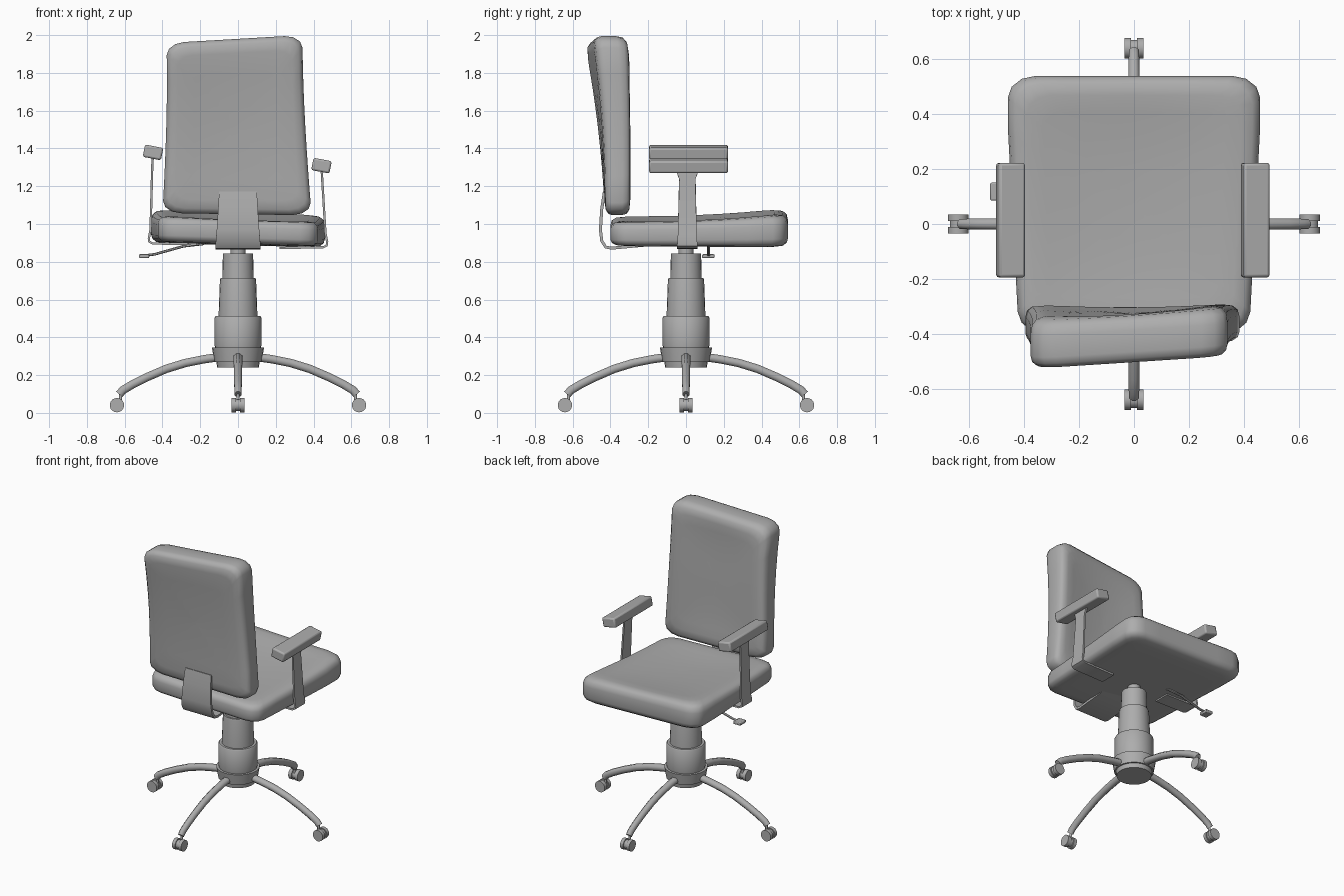
import bpy, bmesh, math
from mathutils import Vector, Matrix

if "Cube" in bpy.data.objects:
    bpy.data.objects.remove(bpy.data.objects["Cube"])

GREY = bpy.data.materials.new("dark_grey")
GREY.diffuse_color = (.42, .42, .42, 1)
GREY.use_nodes = True
GREY.node_tree.nodes["Principled BSDF"].inputs["Base Color"].default_value = GREY.diffuse_color


def finish(name, bm, angle=40, bevel=0):
    bmesh.ops.recalc_face_normals(bm, faces=bm.faces[:])
    me = bpy.data.meshes.new(name)
    bm.to_mesh(me)
    bm.free()
    me.materials.append(GREY)
    ob = bpy.data.objects.new(name, me)
    bpy.context.collection.objects.link(ob)
    if bevel:
        m = ob.modifiers.new("bevel", 'BEVEL')
        m.width, m.segments = bevel, 2
    bpy.ops.object.select_all(action='DESELECT')
    ob.select_set(True)
    bpy.context.view_layer.objects.active = ob
    bpy.ops.object.shade_smooth_by_angle(angle=math.radians(angle))
    return ob


def skin(bm, rings):
    loops = [[bm.verts.new(p) for p in r] for r in rings]
    n = len(loops[0])
    for a, b in zip(loops, loops[1:]):
        for i in range(n):
            bm.faces.new((a[i], a[(i + 1) % n], b[(i + 1) % n], b[i]))
    bm.faces.new(loops[0])
    bm.faces.new(loops[-1])


def bar(name, pts, widths, thick, side, sides=4, angle=40):
    """Sweep a flat or rounded section along a path; side is the width direction."""
    pts, side = [Vector(p) for p in pts], Vector(side).normalized()
    k = 1 / math.cos(math.pi / sides)
    angs = [2 * math.pi * (j + .5) / sides for j in range(sides)]
    rings = []
    for i, p in enumerate(pts):
        t = (pts[min(i + 1, len(pts) - 1)] - pts[max(i - 1, 0)]).normalized()
        n = t.cross(side).normalized()
        w = widths[i] / 2
        rings.append([p + side * (w * k * math.cos(a)) + n * (thick / 2 * k * math.sin(a))
                      for a in angs])
    bm = bmesh.new()
    skin(bm, rings)
    return finish(name, bm, angle)


def lathe(name, prof, n=24):
    bm = bmesh.new()
    skin(bm, [[(r * math.cos(2 * math.pi * i / n), r * math.sin(2 * math.pi * i / n), z)
               for i in range(n)] for r, z in prof])
    return finish(name, bm)


def box(name, size, mat, bevel):
    bm = bmesh.new()
    bmesh.ops.create_cube(bm, size=1)
    bmesh.ops.scale(bm, vec=size, verts=bm.verts)
    bm.transform(mat)
    return finish(name, bm, bevel=bevel)


def cushion(name, shape, cu, cv):
    """Padded slab: rounded outline in u,v, thickness in w, placed by shape(u,v,w)."""
    q = [(1, (1 - cv) * f) for f in (0, .33, .66)]
    q += [(1 - cu + cu * math.cos(a), 1 - cv + cv * math.sin(a))
          for a in [math.pi / 6 * i for i in range(4)]]
    q += [((1 - cu) * f, 1) for f in (.66, .33, 0)]
    half = q[:-1] + [(-x, y) for x, y in reversed(q)][:-1]
    outline = half + [(-x, -y) for x, y in half]
    prof = [(.02, -1), (.3, -1), (.6, -1), (.84, -1), (.94, -.93), (.985, -.75), (1, -.5), (1, .3),
            (.985, .65), (.94, .87), (.85, .98), (.72, 1), (.48, 1), (.24, 1), (.02, 1)]
    bm = bmesh.new()
    skin(bm, [[shape(u * s, v * s, w) for u, v in outline] for s, w in prof])
    return finish(name, bm, 75)


def seat_shape(u, v, w):
    t = (v + 1) / 2
    x = u * (.42 + .04 * min(1, t * 1.25))
    low = .893 - .012 * u - .006 * t
    dish = .024 * (1 - u * u) * (1 - abs(v) ** 3)
    high = 1.032 + .042 * t * t - .016 * u - dish
    return (x, .07 + .47 * v, low + (high - low) * (w + 1) / 2)


def back_shape(u, v, w):
    t = (v + 1) / 2
    half = .357 + .038 * (1 - t) ** 1.8 + .006 * max(0, t - .6)
    x = -.005 - .014 * t + u * half
    z = 1.052 + .927 * t + u * (.027 * t - .006)
    rear = -.43 - .018 * t - .068 * t * t
    front = -.288 - .03 * t * t - .03 * (1 - u * u) * (1 - v ** 4)
    return (x, rear + (front - rear) * (w + 1) / 2 + .024 * u * t, z)


# Upholstery
cushion("seat", seat_shape, .22, .17)
cushion("backrest", back_shape, .26, .14)

# Bent support joining seat and backrest
bar("back_bracket", [(0, -.432, 1.17), (0, -.446, 1.08), (0, -.453, .97), (0, -.446, .91),
                     (0, -.425, .878), (0, -.395, .872), (0, -.22, .888), (0, -.14, .9)],
    [.20, .21, .225, .235, .24, .24, .24, .24], .016, (1, 0, 0))

# Telescopic column and hub
lathe("hub", [(.11, .24), (.115, .27), (.125, .27), (.138, .345), (.115, .345)])
lathe("column_lower", [(.121, .34), (.124, .36), (.124, .505), (.118, .513)])
lathe("column_middle", [(.103, .51), (.096, .70), (.093, .713)])
lathe("column_upper", [(.083, .71), (.08, .845)])
lathe("column_rod", [(.04, .84), (.04, .90)])

# Four curved legs with twin-wheel casters
for k in range(4):
    rot = Matrix.Rotation(k * math.pi / 2, 4, 'Z')
    path = [(.09, .297), (.18, .284), (.28, .264), (.38, .233), (.48, .19), (.56, .15),
            (.61, .12), (.628, .098)]
    leg = bar(f"leg_{k+1}", [(x, 0, z) for x, z in path],
              [.05, .048, .046, .044, .042, .04, .038, .036], .044, (0, 1, 0), 8, 50)
    parts = [leg, bar(f"caster_stem_{k+1}", [(.622, 0, .115), (.622, 0, .045)], [.016] * 2,
                      .016, (0, 1, 0), 8, 50)]
    for label, y, r, depth in (("wheel_a", -.023, .038, .024), ("wheel_b", .023, .038, .024),
                               ("axle_housing", 0, .031, .03)):
        bm = bmesh.new()
        bmesh.ops.create_cone(bm, cap_ends=True, segments=18, radius1=r, radius2=r, depth=depth)
        bm.transform(Matrix.Translation((.641, y, .041)) @ Matrix.Rotation(math.pi / 2, 4, 'X'))
        parts.append(finish(f"caster_{label}_{k+1}", bm))
    for ob in parts:
        ob.data.transform(rot)

# Armrests: the chair leans, so the left one sits higher
for s, name, dz, top, px in ((-1, "left", .02, 1.365, -.45), (1, "right", 0, 1.295, .442)):
    box(f"{name}_arm_pad", (.098, .418, .066),
        Matrix.Translation((px, .014, top + .014)) @ Matrix.Rotation(math.radians(11), 4, 'Y'), .01)
    bar(f"{name}_arm_post",
        [(px, .007, top), (px + s * .002, .007, top - .025), (px + s * .004, .007, top - .06),
         (s * .463, .007, .95 + dz), (s * .472, .007, .905 + dz), (s * .470, .007, .887 + dz),
         (s * .452, .007, .877 + dz), (s * .22, .007, .873 + dz)],
        [.12, .11, .085, .10, .105, .108, .11, .11], .012, (0, 1, 0))

# Height lever
bar("lever_rod", [(-.50, .12, .832), (-.44, .12, .84), (-.29, .12, .882), (-.18, .11, .895)],
    [.016] * 4, .012, (0, 1, 0), 6)
box("lever_paddle", (.055, .065, .02), Matrix.Translation((-.497, .118, .83)), .005)
